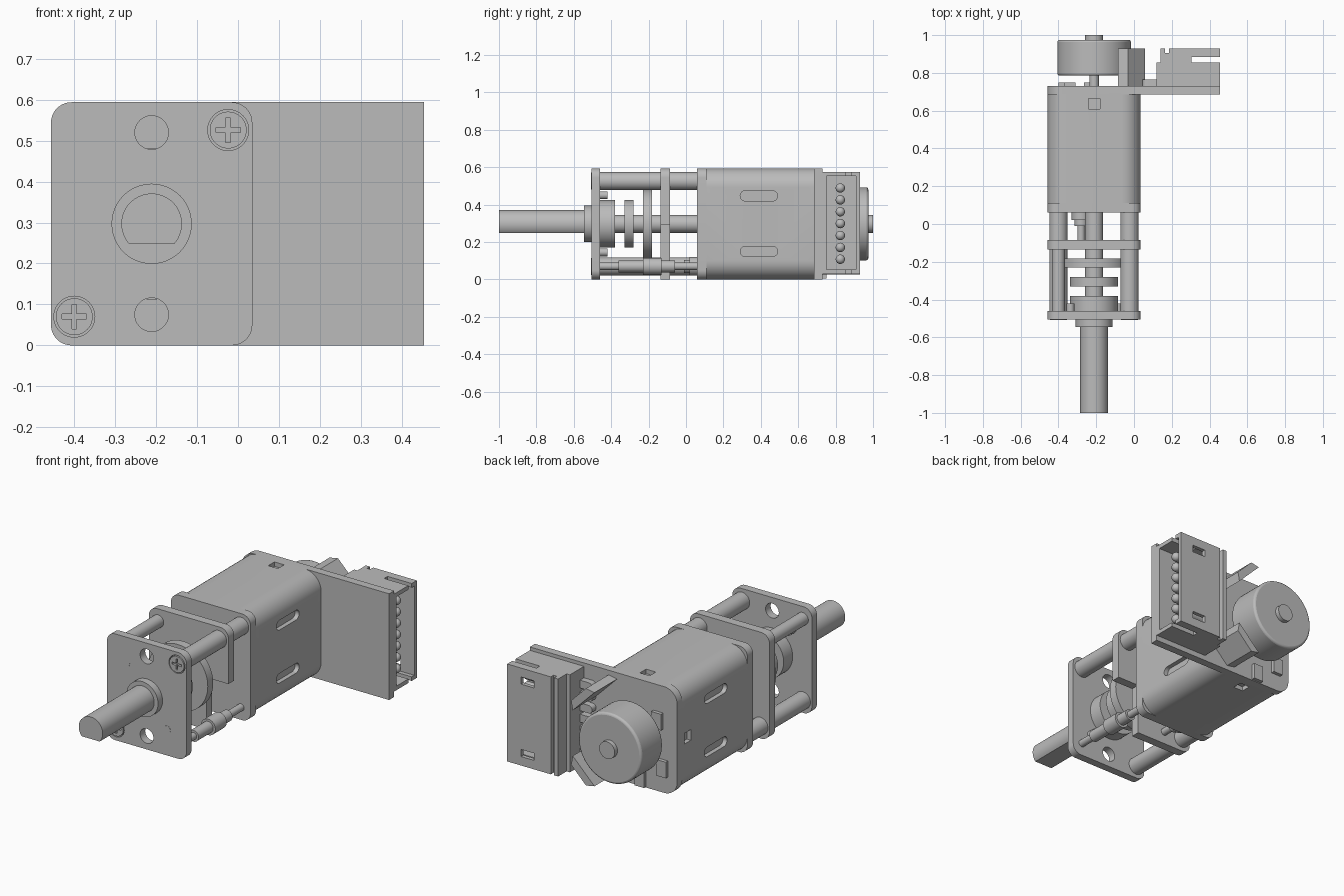
import bpy, bmesh, math
from mathutils import Matrix

if "Cube" in bpy.data.objects:
    bpy.data.objects.remove(bpy.data.objects["Cube"])

grey = bpy.data.materials.new("metal grey")
grey.diffuse_color = (0.5, 0.5, 0.5, 1)
grey.use_nodes = True
grey.node_tree.nodes["Principled BSDF"].inputs["Base Color"].default_value = grey.diffuse_color

CX, CZ = -0.211, 0.297          # main axis of the gearmotor
X0, X1, H = -0.457, 0.035, 0.594


def finish(name, bm):
    bmesh.ops.recalc_face_normals(bm, faces=bm.faces)
    me = bpy.data.meshes.new(name)
    bm.to_mesh(me)
    bm.free()
    ob = bpy.data.objects.new(name, me)
    bpy.context.collection.objects.link(ob)
    me.materials.append(grey)
    return ob


def prism(name, pts, y0, y1):
    """Extrude an (x, z) outline from y0 to y1."""
    bm = bmesh.new()
    f = bm.faces.new([bm.verts.new((x, y0, z)) for x, z in pts])
    r = bmesh.ops.extrude_face_region(bm, geom=[f])
    vs = [v for v in r["geom"] if isinstance(v, bmesh.types.BMVert)]
    bmesh.ops.translate(bm, verts=vs, vec=(0, y1 - y0, 0))
    return finish(name, bm)


def rrect(x0, x1, z0, z1, rl, rr=None, n=10):
    """Rounded rectangle; rl = left corner radius, rr = right corner radius."""
    rr = rl if rr is None else rr
    pts = []
    for cx, cz, r, a0 in ((x1 - rr, z1 - rr, rr, 0), (x0 + rl, z1 - rl, rl, 90),
                          (x0 + rl, z0 + rl, rl, 180), (x1 - rr, z0 + rr, rr, 270)):
        if r == 0:
            pts.append((cx, cz))
            continue
        for i in range(n + 1):
            a = math.radians(a0 + 90 * i / n)
            pts.append((cx + r * math.cos(a), cz + r * math.sin(a)))
    return pts


def cyl(name, x, z, r, y0, y1, n=48):
    return prism(name, [(x + r * math.cos(2 * math.pi * i / n),
                         z + r * math.sin(2 * math.pi * i / n)) for i in range(n)], y0, y1)


def box(name, x0, x1, y0, y1, z0, z1):
    return prism(name, [(x0, z0), (x1, z0), (x1, z1), (x0, z1)], y0, y1)


def cut(ob, *cutters):
    """Subtract the cutters, bake the result and delete them."""
    for c in cutters:
        m = ob.modifiers.new("cut", 'BOOLEAN')
        m.operation, m.solver, m.object = 'DIFFERENCE', 'EXACT', c
    dg = bpy.context.evaluated_depsgraph_get()
    me = bpy.data.meshes.new_from_object(ob.evaluated_get(dg))
    ob.modifiers.clear()
    ob.data = me
    for c in cutters:
        bpy.data.objects.remove(c)
    return ob


# Output shaft with a D cut, and its bearing boss
a0 = math.asin(-0.049 / 0.074)
arc = [a0 + (math.pi - 2 * a0) * i / 40 for i in range(41)]
prism("output_shaft", [(CX + 0.074 * math.cos(a), CZ + 0.074 * math.sin(a)) for a in arc], -1, -0.46)
cyl("bearing_boss", CX, CZ, 0.098, -0.545, -0.48)

# Front plate with two through holes and screw counterbores
screws = ((-0.024, 0.526), (-0.4, 0.07))
front = prism("front_plate", rrect(X0, X1, 0, H, 0.05), -0.505, -0.46)
cut(front, *[cyl("c", CX, z, 0.041, -0.6, -0.4) for z in (0.52, 0.075)],
    *[cyl("c", x, z, 0.05, -0.6, -0.485) for x, z in screws])
for x, z in ((-0.337, 0.45), (-0.085, 0.145)):
    cyl("gear_pin", x, z, 0.021, -0.506, -0.42, 24)

# Cross-head screws and posts
for x, z in screws:
    s = cyl("screw_head", x, z, 0.045, -0.507, -0.48)
    cut(s, box("c", x - 0.03, x + 0.03, -0.6, -0.492, z - 0.006, z + 0.006),
        box("c", x - 0.006, x + 0.006, -0.6, -0.492, z - 0.03, z + 0.03))
    cyl("post", x, z, 0.048, -0.465, 0.065)
cyl("upper_rod", -0.4, 0.526, 0.035, -0.465, -0.13, 32)

# Stepped idler shaft in the lower right corner
for r, y0, y1 in ((0.02, -0.465, 0.065), (0.032, -0.36, -0.06), (0.045, -0.23, -0.13)):
    cyl("idler_shaft", -0.024, 0.07, r, y0, y1, 32)
# Motor pinion boss
for r, y0, y1 in ((0.05, 0.02, 0.065), (0.035, -0.01, 0.025), (0.02, -0.09, 0.0)):
    cyl("pinion_boss", -0.28, 0.07, r, y0, y1, 32)

# Gear train on the main axis
cyl("gear_shaft", CX, CZ, 0.048, -0.465, 0.065)
for r, y0, y1 in ((0.127, -0.46, -0.38), (0.127, -0.33, -0.28), (0.185, -0.23, -0.182)):
    cyl("gear", CX, CZ, r, y0, y1, 64)

# Middle plate with a notched corner, motor front plate
mid = prism("middle_plate", rrect(X0, X1, 0, H, 0.05), -0.135, -0.085)
cut(mid, box("c", -0.1, 0.1, -0.2, 0, -0.1, 0.29))
prism("motor_front_plate", rrect(X0, X1, 0, H, 0.05), 0.06, 0.11)

# Motor can with side slots and small square windows
can = prism("motor_can", rrect(X0, X1, 0, H, 0.1), 0.105, 0.69)
cuts = []
for x0, x1 in ((X0 - 0.1, X0 + 0.025), (X1 - 0.025, X1 + 0.1)):
    for z in (0.15, 0.447):
        # stadium outline made in (x, z), then turned to face x
        c = prism("c", rrect(-0.1, 0.1, -0.027, 0.027, 0.0269), x0, x1)
        c.data.transform(Matrix.Translation((0, 0.39, z)) @ Matrix(
            ((0, 1, 0, 0), (1, 0, 0, 0), (0, 0, 1, 0), (0, 0, 0, 1))))
        c.data.flip_normals()
        cuts.append(c)
for z0, z1 in ((-0.1, 0.025), (H - 0.025, H + 0.1)):
    cuts.append(box("c", -0.24, -0.18, 0.61, 0.665, z0, z1))
cuts.append(box("c", X0 - 0.1, X0 + 0.025, 0.61, 0.665, 0.27, 0.33))
cut(can, *cuts)

# Encoder board with surface pads
prism("encoder_board", rrect(X0, 0.455, 0, H, 0.08, 0), 0.685, 0.73)
for x, z in ((-0.34, 0.4), (-0.37, 0.14), (-0.235, 0.05)):
    box("board_chip", x - 0.03, x + 0.03, 0.725, 0.75, z - 0.045, z + 0.045)

# Magnet wheel on the rear axle
cyl("rear_axle", CX, CZ, 0.025, 0.72, 0.8, 32)
cyl("rear_axle_tip", CX, CZ, 0.048, 0.96, 1.0)
wheel = cyl("magnet_wheel", CX, CZ, 0.195, 0.785, 0.975, 64)
b = wheel.modifiers.new("soft rim", 'BEVEL')
b.width, b.segments, b.limit_method = 0.012, 3, 'ANGLE'

# Two tilted sensors facing the wheel
for s in (1, -1):
    pts = [(-0.095, -0.022), (0.095, -0.022), (0.065, 0.022), (-0.065, 0.022)]
    k = math.sqrt(0.5)
    prism("sensor", [(-0.002 + k * (t + n), CZ + s * (0.21 + k * (n - t))) for t, n in pts],
          0.725, 0.93)

# Connector shell, open to the right
shell = box("connector_shell", 0.14, 0.455, 0.725, 0.93, 0.03, 0.575)
cut(shell, box("c", 0.2, 0.6, 0.752, 0.908, 0.053, 0.552),
    box("c", 0.305, 0.6, 0.855, 0.885, -0.1, 0.7),
    box("c", 0.165, 0.185, 0.905, 1.0, -0.1, 0.7),
    box("c", 0.29, 0.37, 0.9, 1.0, 0.08, 0.12),
    box("c", 0.29, 0.37, 0.9, 1.0, 0.485, 0.525))
box("connector_base", 0.12, 0.145, 0.725, 0.855, 0.03, 0.575)

# Seven contact pins with rounded tips, and their solder leads
for i in range(7):
    z = 0.108 + 0.0635 * i
    bm = bmesh.new()
    bmesh.ops.create_uvsphere(bm, u_segments=20, v_segments=12, radius=0.025)
    bmesh.ops.translate(bm, verts=bm.verts, vec=(0.4, 0.825, z))
    finish("pin_tip", bm)
    bm = bmesh.new()
    bmesh.ops.create_cone(bm, cap_ends=True, segments=20, radius1=0.025, radius2=0.025, depth=0.21,
                          matrix=Matrix.Translation((0.295, 0.825, z)) @ Matrix.Rotation(math.pi / 2, 4, 'Y'))
    finish("contact_pin", bm)
    prism("solder_lead", rrect(0.045, 0.13, z - 0.022, z + 0.022, 0.0219, 0, 6), 0.725, 0.765)

# Smooth the round parts, keep hard edges
bpy.ops.object.select_all(action='DESELECT')
for o in bpy.context.scene.objects:
    o.select_set(True)
    bpy.context.view_layer.objects.active = o
bpy.ops.object.shade_smooth_by_angle(angle=math.radians(30))
